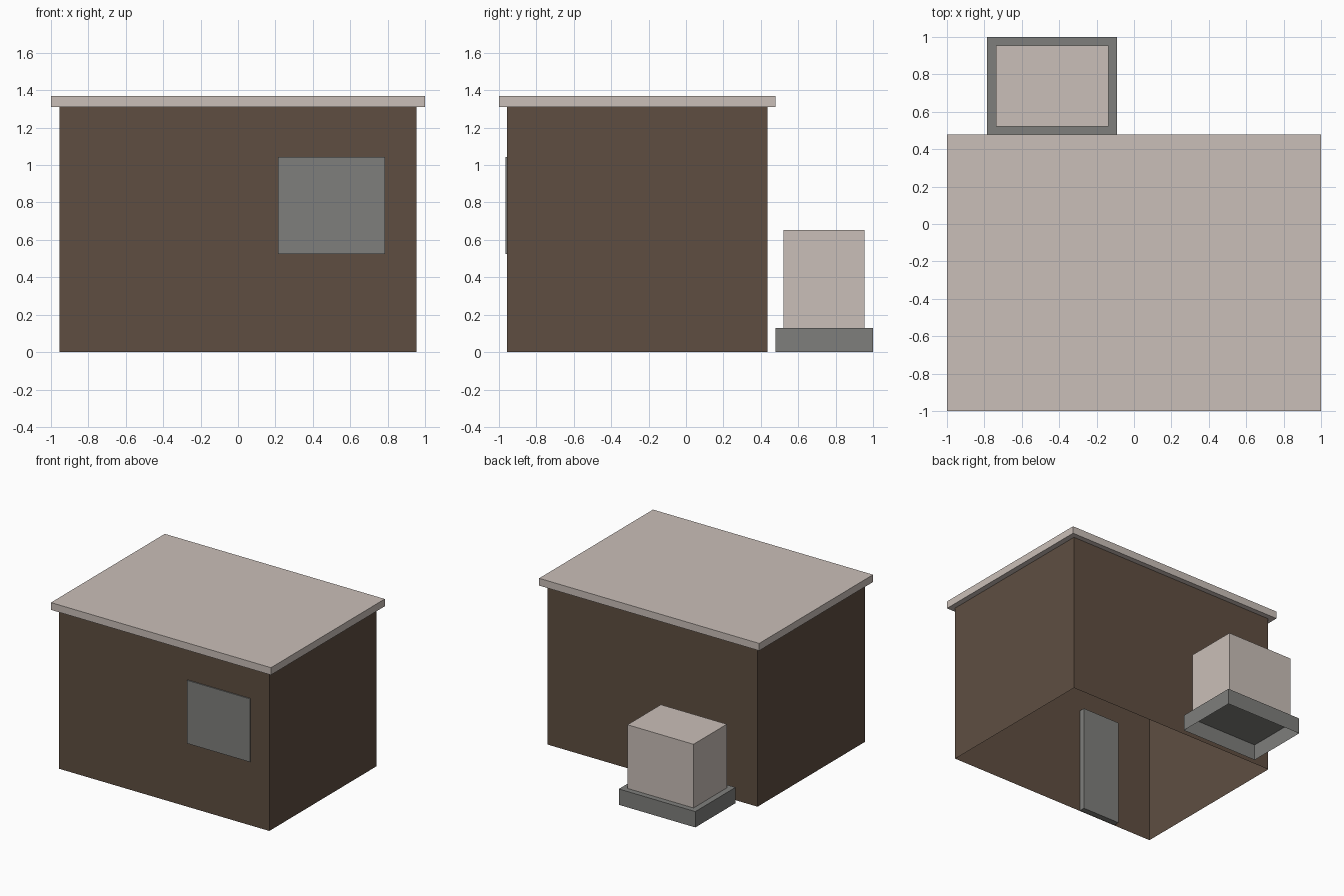
import bpy, bmesh
from mathutils import Vector

cube = bpy.data.objects.get("Cube")
if cube:
    bpy.data.objects.remove(cube, do_unlink=True)


def material(name, rgb):
    mat = bpy.data.materials.new(name)
    mat.use_nodes = True
    mat.diffuse_color = (*rgb, 1)
    mat.node_tree.nodes["Principled BSDF"].inputs["Base Color"].default_value = (*rgb, 1)
    return mat


brown = material("brown wall", (0.114, 0.076, 0.053))
pale = material("pale concrete", (0.59, 0.52, 0.48))
grey = material("grey metal", (0.212, 0.212, 0.202))


def box(name, xs, ys, zs, mat, open_sides=()):
    """Box between limits; open_sides lists z directions (-1, 1) left open."""
    low, high = (Vector(c) for c in zip(xs, ys, zs))
    bm = bmesh.new()
    bmesh.ops.create_cube(bm, size=1)
    for v in bm.verts:
        v.co = (low + high) / 2 + v.co * (high - low)
    bm.normal_update()
    gone = [f for f in bm.faces if round(f.normal.z) in open_sides and abs(f.normal.z) > 0.5]
    bmesh.ops.delete(bm, geom=gone, context="FACES")
    mesh = bpy.data.meshes.new(name)
    bm.to_mesh(mesh)
    bm.free()
    mesh.materials.append(mat)
    obj = bpy.data.objects.new(name, mesh)
    bpy.context.collection.objects.link(obj)
    return obj


# Hut: thin walls open to the ground, closed above by the roof slab
box("walls", (-0.955, 0.955), (-0.957, 0.435), (0, 1.31), brown, (-1, 1))
box("roof", (-1, 1), (-1, 0.478), (1.31, 1.37), pale)

# Window plate outside, door panel on the inner face of the front wall
box("window", (0.213, 0.785), (-0.966, -0.957), (0.524, 1.043), grey)
box("door", (-0.61, -0.27), (-0.955, -0.908), (0.002, 0.87), grey)

# Small block on a hollow plinth behind the hut
box("plinth", (-0.785, -0.09), (0.478, 1), (0, 0.13), grey, (-1,))
box("block", (-0.737, -0.137), (0.522, 0.955), (0.13, 0.653), pale, (-1,))
